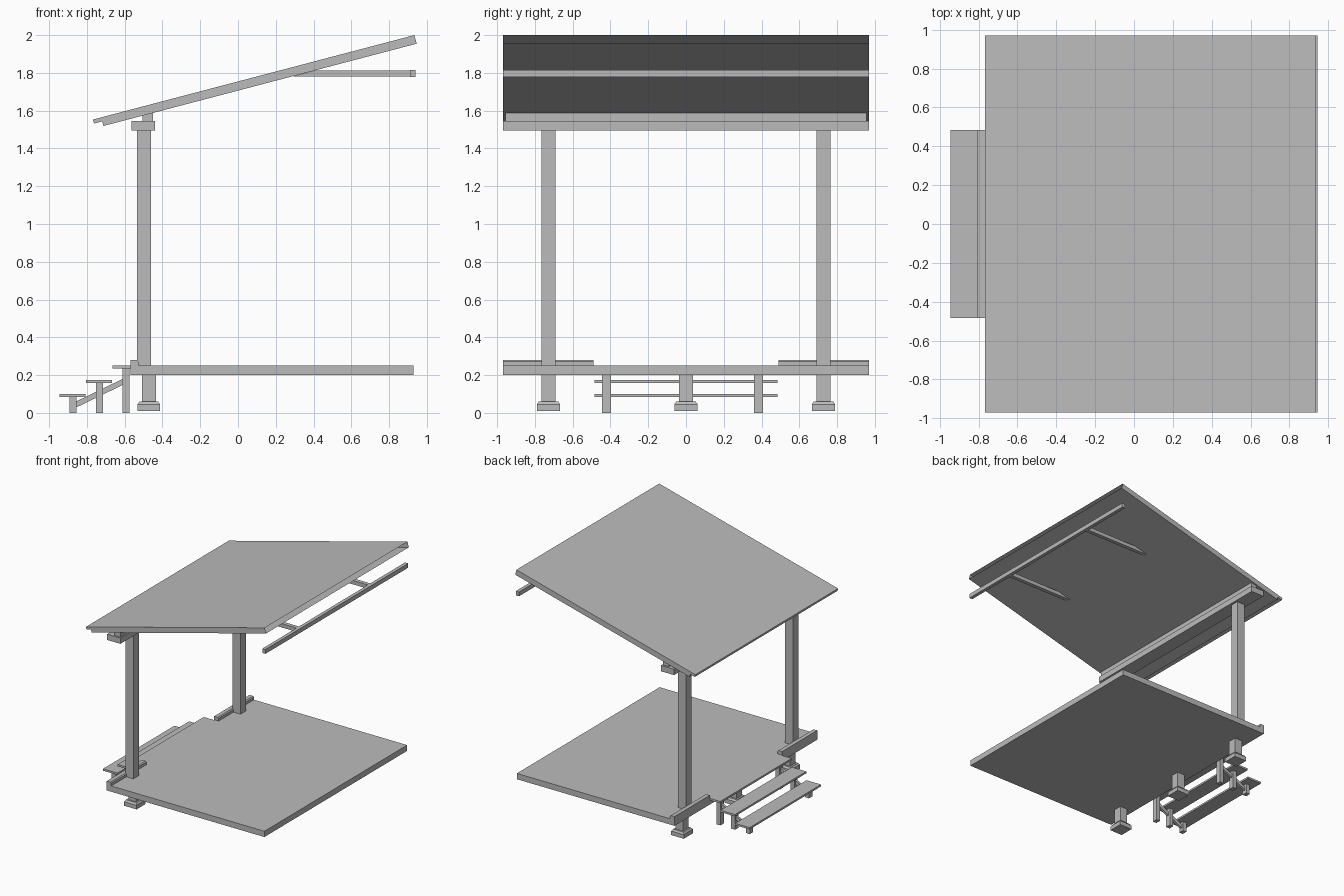
import bpy, bmesh
from mathutils import Vector

cube = bpy.data.objects.get("Cube")
if cube:
    bpy.data.objects.remove(cube, do_unlink=True)

grey = bpy.data.materials.new("plain_grey")
grey.use_nodes = True
colour = (0.5, 0.5, 0.5, 1)
grey.diffuse_color = colour
grey.node_tree.nodes["Principled BSDF"].inputs["Base Color"].default_value = colour


def prism(name, profile, y0, y1, open_right=False):
    """Extrude an (x, z) outline along y; optionally leave its +x end open."""
    bm = bmesh.new()
    face = bm.faces.new([bm.verts.new((x, y0, z)) for x, z in profile])
    new = bmesh.ops.extrude_face_region(bm, geom=[face])["geom"]
    bmesh.ops.translate(bm, vec=(0, y1 - y0, 0),
                        verts=[v for v in new if isinstance(v, bmesh.types.BMVert)])
    bmesh.ops.recalc_face_normals(bm, faces=bm.faces)
    if open_right:
        end = max(bm.faces, key=lambda f: f.calc_center_median().x)
        bmesh.ops.delete(bm, geom=[end], context='FACES_ONLY')
    mesh = bpy.data.meshes.new(name)
    bm.to_mesh(mesh)
    bm.free()
    mesh.materials.append(grey)
    obj = bpy.data.objects.new(name, mesh)
    bpy.context.collection.objects.link(obj)
    return obj


def box(name, x0, x1, y0, y1, z0, z1):
    return prism(name, [(x0, z0), (x1, z0), (x1, z1), (x0, z1)], y0, y1)


HALF = 0.97

# Sloping roof: stepped lower eave, hollow upper end
low, high = Vector((-0.768, 1.553)), Vector((0.934, 2.0))
along = (high - low).normalized()
down = Vector((along.y, -along.x))
thick = 0.047
roof = [low, high, high + down * thick, low + along * 0.045 + down * thick,
        low + along * 0.045 + down * 0.022, low + down * 0.022]
prism("roof", roof, -HALF, HALF, open_right=True)

# Hanging rail with two arms reaching back to the roof
box("hanging_rail", 0.91, 0.94, -HALF, HALF, 1.778, 1.815)
for side, y in (("right", -0.485), ("left", 0.485)):
    prism("rail_arm_" + side,
          [(0.285, 1.78), (0.91, 1.78), (0.91, 1.813), (0.41, 1.813)],
          y - 0.017, y + 0.017)

# Beam and wall plate under the roof
box("beam", -0.565, -0.44, -HALF, HALF, 1.495, 1.545)
prism("wall_plate", [(-0.505, 1.545), (-0.45, 1.545), (-0.45, 1.588), (-0.505, 1.574)],
      -0.955, 0.955)

# Deck, raised sills and posts
box("deck", -0.57, 0.93, -HALF, HALF, 0.2, 0.25)
for side, s in (("right", -1), ("left", 1)):
    y0, y1 = sorted((s * 0.49, s * HALF))
    prism("sill_" + side,
          [(-0.57, 0.25), (-0.527, 0.25), (-0.527, 0.272), (-0.535, 0.28), (-0.57, 0.28)],
          y0, y1)
    box("post_" + side, -0.535, -0.46, s * 0.728 - 0.037, s * 0.728 + 0.037, 0.25, 1.495)

# Footings: a short pier on a pad with a bevelled top
for side, y in (("right", -0.728), ("middle", 0), ("left", 0.728)):
    box("pier_" + side, -0.507, -0.435, y - 0.037, y + 0.037, 0.05, 0.2)
    pad = box("pad_" + side, -0.532, -0.412, y - 0.062, y + 0.062, 0.01, 0.06)
    for v in pad.data.vertices:
        if v.co.z > 0.05:
            v.co.z = 0.045
    bm = bmesh.new()
    bm.from_mesh(pad.data)
    bm.faces.ensure_lookup_table()
    top = max(bm.faces, key=lambda f: f.calc_center_median().z)
    bmesh.ops.inset_region(bm, faces=[top], thickness=0.015, depth=0.015)
    bm.to_mesh(pad.data)
    bm.free()

# Three steps, each on two legs, joined by sloping braces
for i, x in enumerate((-0.945, -0.805, -0.665)):
    z = 0.1 + 0.075 * i
    box(f"tread_{i + 1}", x, x + (0.098 if i == 2 else 0.138), -0.485, 0.485, z - 0.016, z)
    for side, y in (("right", -0.421), ("left", 0.384)):
        box(f"step_leg_{i + 1}_{side}", x + 0.053, x + 0.09,
            y - 0.023, y + 0.023, 0, z - 0.016)
for side, y in (("right", -0.421), ("left", 0.384)):
    prism("step_brace_" + side,
          [(-0.86, 0.027), (-0.61, 0.148), (-0.61, 0.18), (-0.86, 0.059)],
          y - 0.01, y + 0.01)
